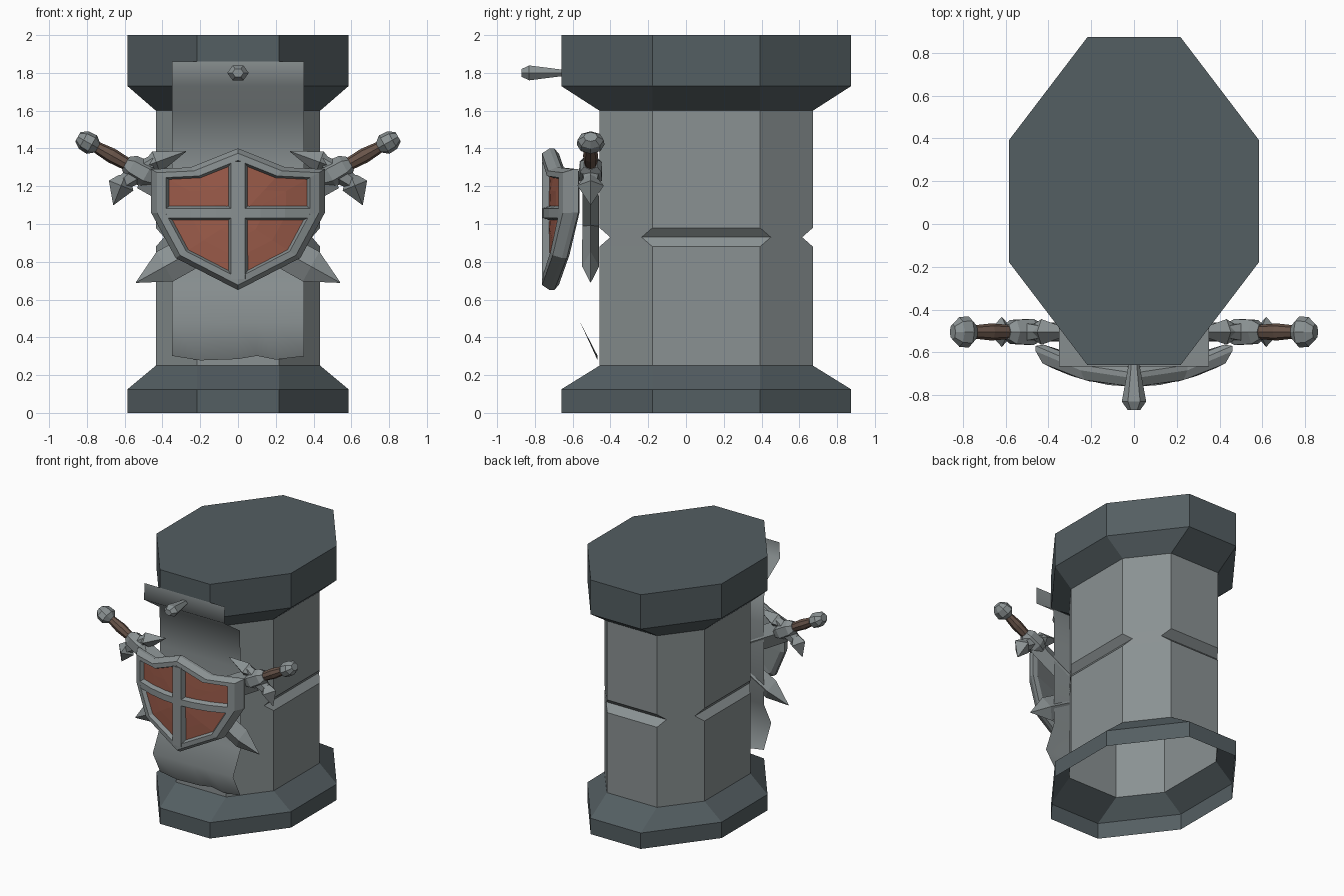
import bpy, bmesh, math
from mathutils import Vector

if "Cube" in bpy.data.objects:
    bpy.data.objects.remove(bpy.data.objects["Cube"])


def material(name, rgb):
    m = bpy.data.materials.new(name)
    m.diffuse_color = (*rgb, 1)
    m.use_nodes = True
    m.node_tree.nodes["Principled BSDF"].inputs["Base Color"].default_value = m.diffuse_color
    return m


DARK = material("dark slate", (0.088, 0.112, 0.122))
GREY = material("light grey", (0.255, 0.285, 0.29))
RED = material("brick red", (0.33, 0.105, 0.068))
BROWN = material("grip brown", (0.14, 0.09, 0.068))


def add(name, verts, faces, mats, fix=True):
    me = bpy.data.meshes.new(name)
    me.from_pydata([tuple(v) for v in verts], [], faces)
    for m in mats:
        me.materials.append(m)
    if fix:
        bm = bmesh.new()
        bm.from_mesh(me)
        bmesh.ops.recalc_face_normals(bm, faces=bm.faces)
        bm.to_mesh(me)
        bm.free()
    ob = bpy.data.objects.new(name, me)
    bpy.context.collection.objects.link(ob)
    return ob


def loft(name, rings, mats, start=True, end=True, fix=True):
    """Skin closed rings of equal length, with optional end caps."""
    n = len(rings[0])
    verts = [v for r in rings for v in r]
    faces = [(k * n + i, k * n + (i + 1) % n, (k + 1) * n + (i + 1) % n, (k + 1) * n + i)
             for k in range(len(rings) - 1) for i in range(n)]
    if start:
        faces.append(tuple(reversed(range(n))))
    if end:
        faces.append(tuple(range(len(verts) - n, len(verts))))
    return add(name, verts, faces, mats, fix)


def spindle(name, a, b, profile, sides, mat, side, wide=1.0, thick=1.0):
    """Faceted bar from a towards b; profile holds (distance, radius)."""
    a, b, side = Vector(a), Vector(b), Vector(side)
    d = (b - a).normalized()
    u = side.cross(d).normalized()
    rings = []
    for t, r in profile:
        rings.append([a + d * t + u * (r * wide * math.cos(2 * math.pi * i / sides))
                      + side * (r * thick * math.sin(2 * math.pi * i / sides))
                      for i in range(sides)])
    return loft(name, rings, [mat])


# Column: stretched octagon, flared base and cap, V grooves in the four main faces
CY = 0.107


def octagon(z, hx, hy, cx=0.218, cy=0.285):
    q = [(hx, cy), (cx, hy), (-cx, hy), (-hx, cy), (-hx, -cy), (-cx, -hy), (cx, -hy), (hx, -cy)]
    return [(x, y + CY, z) for x, y in q]


def big(z):
    return octagon(z, 0.585, 0.767)


def small(z):
    return octagon(z, 0.435, 0.565)


column = loft("column", [big(0), big(0.125), small(0.25), small(0.88),
                         octagon(0.93, 0.392, 0.508, 0.261, 0.342),
                         small(0.98), small(1.60), big(1.73), big(2.0)],
              [GREY, DARK], start=False)
for p in column.data.polygons:
    p.material_index = 0 if 0.25 < p.center.z < 1.6 else 1

# Banner: thin sheet that hangs over the cap and down the shaft
drape = [(-0.664, 1.86), (-0.667, 1.73), (-0.475, 1.60), (-0.468, 1.30), (-0.468, 0.66),
         (-0.56, 0.48), (-0.468, 0.29)]
cols = [(-0.35, 0.012), (-0.2, -0.012), (0, -0.005), (0.1, 0.012), (0.2, -0.008), (0.35, 0.01)]
bv, bf = [], []
for k, (y, z) in enumerate(drape):
    for x, wave in cols:
        bv.append((x, y, z + (wave if k == len(drape) - 1 else 0)))
w = len(cols)
for k in range(len(drape) - 1):
    for i in range(w - 1):
        bf.append((k * w + i, (k + 1) * w + i, (k + 1) * w + i + 1, k * w + i + 1))
banner = add("banner", bv, bf, [GREY], fix=False)
for p in banner.data.polygons:
    p.use_smooth = True

# Peg that pins the banner to the cap
spindle("banner_peg", (0, -0.64, 1.8), (0, -0.87, 1.8),
        [(0, 0.022), (0.19, 0.057), (0.23, 0.03)], 6, GREY, (0, 0, 1), 1, 0.8)

# Shield: bowed outline, bevelled rim, recessed panel
half = [(0.25, 1.30), (0.46, 1.29), (0.46, 1.06), (0.33, 0.82)]
outline = [(0, 1.40)] + half + [(0, 0.65)] + [(-x, z) for x, z in reversed(half)]


def bow(x):
    return -0.762 + 0.6 * x * x


def shield_ring(s, off):
    return [(x * s, bow(x * s) + off, 1.03 + (z - 1.03) * s) for x, z in outline]


loft("shield_rim", [shield_ring(s, o) for s, o in
                    [(0.3, 0.09), (0.92, 0.09), (1, 0.065), (1, 0.04), (0.93, 0), (0.83, 0), (0.79, 0.04)]],
     [GREY], end=False)
loft("shield_panel", [shield_ring(s, 0.035) for s in (0.82, 0.55, 0.28, 0.02)],
     [RED], start=False)

# Cross bars on the shield: bevelled section swept along x and z
loft("shield_bar_upright", [[(-0.055, -0.71, z), (-0.036, -0.762, z), (0.036, -0.762, z), (0.055, -0.71, z)]
                            for z in (0.71, 1.33)], [GREY])
loft("shield_bar_across", [[(x, bow(x) + 0.05, 1.015), (x, bow(x), 1.033), (x, bow(x), 1.082),
                            (x, bow(x) + 0.05, 1.1)]
                           for x in (-0.39, -0.25, -0.12, 0, 0.12, 0.25, 0.39)], [GREY])

# Two crossed swords behind the shield
Y = -0.505
for label, s in (("right", 1), ("left", -1)):
    def P(x, z):
        return Vector((s * x, Y, z))

    top, tip = P(0.80, 1.435), P(-0.54, 0.69)
    length = (tip - top).length
    front = (0, 1, 0)
    spindle("sword_pommel_" + label, top, tip,
            [(-0.055, 0.035), (-0.02, 0.066), (0.03, 0.07), (0.065, 0.035)], 8, GREY, front, 0.8, 1.05)
    spindle("sword_grip_" + label, top, tip,
            [(0.05, 0.03), (0.15, 0.04), (0.27, 0.032)], 8, BROWN, front)
    spindle("sword_collar_" + label, top, tip,
            [(0.235, 0.04), (0.27, 0.065), (0.36, 0.07), (0.41, 0.045)], 6, GREY, front)
    spindle("sword_blade_" + label, top, tip,
            [(0.35, 0.085), (length - 0.175, 0.09), (length, 0.002)], 4, GREY, front, 1, 0.5)
    # guard: bar with a pointed head at each end
    low, high = P(0.625, 1.205), P(0.44, 1.335)
    spindle("sword_guard_" + label, low, high,
            [(0, 0.035), (0.113, 0.055), (0.226, 0.035)], 6, GREY, front)
    spindle("guard_head_low_" + label, P(0.60, 1.25), P(0.66, 1.10),
            [(0, 0.03), (0.05, 0.07), (0.16, 0.002)], 4, GREY, front)
    spindle("guard_head_high_" + label, P(0.48, 1.31), P(0.275, 1.385),
            [(0, 0.03), (0.05, 0.06), (0.218, 0.002)], 4, GREY, front)
